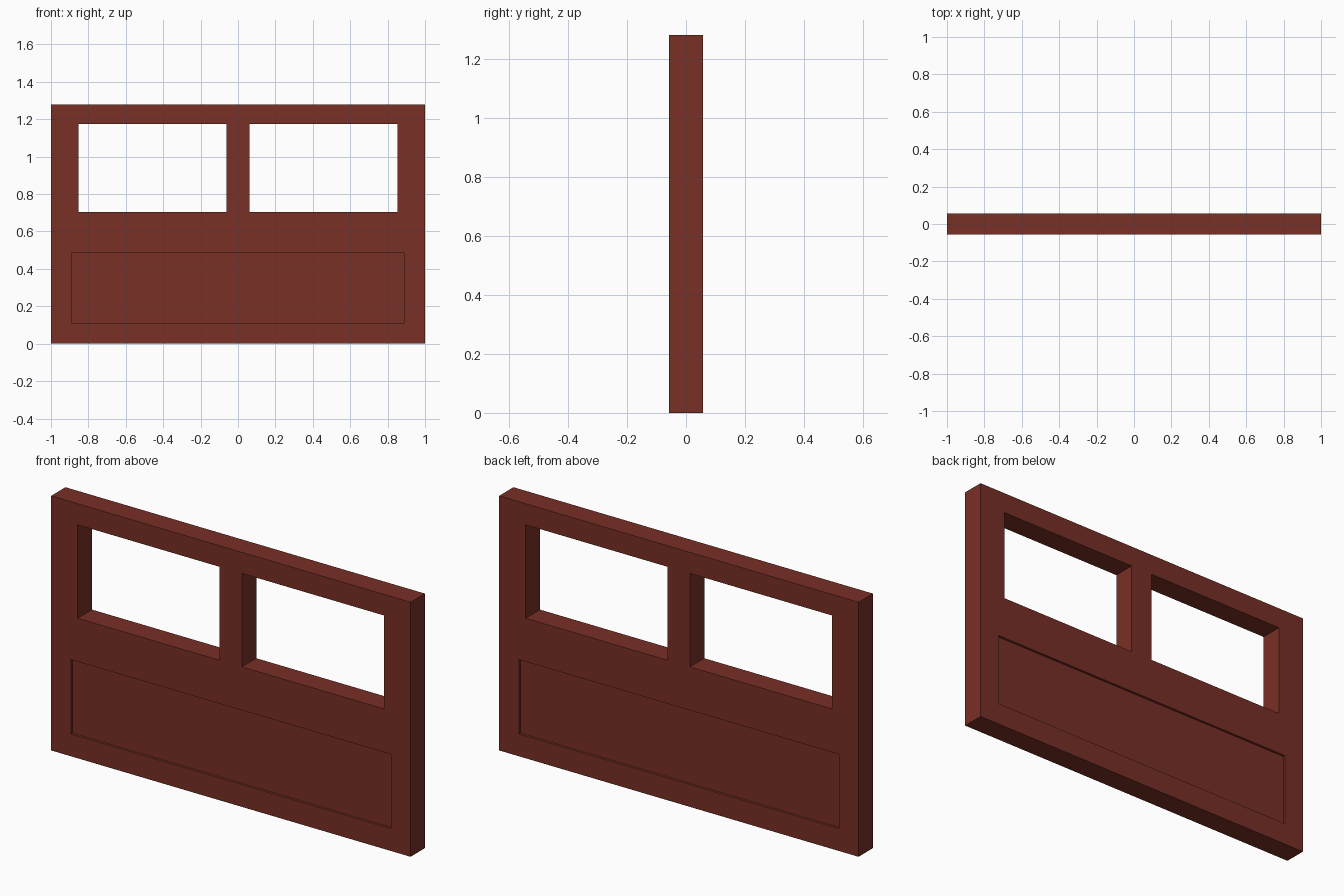
import bpy

if "Cube" in bpy.data.objects:
    bpy.data.objects.remove(bpy.data.objects["Cube"])

HALF_T = 0.057   # half thickness of the wall panel
RECESS = 0.012   # depth of the sunken lower panel

paint = bpy.data.materials.new("dark red paint")
paint.diffuse_color = (0.191, 0.029, 0.019, 1.0)
paint.use_nodes = True
paint.node_tree.nodes["Principled BSDF"].inputs["Base Color"].default_value = paint.diffuse_color


def box(name, x, y, z):
    """Box from (min, max) ranges."""
    bpy.ops.mesh.primitive_cube_add(size=1)
    ob = bpy.context.object
    ob.name = name
    for v in ob.data.vertices:
        for i, (lo, hi) in enumerate((x, y, z)):
            v.co[i] = hi if v.co[i] > 0 else lo
    ob.data.materials.append(paint)
    return ob


def cut(target, cutter):
    """Subtract the cutter from the target and discard it."""
    cutter.hide_render = True
    mod = target.modifiers.new("cut", 'BOOLEAN')
    mod.operation = 'DIFFERENCE'
    mod.solver = 'EXACT'
    mod.object = cutter
    bpy.context.view_layer.objects.active = target
    bpy.ops.object.modifier_apply(modifier=mod.name)
    bpy.data.objects.remove(cutter)


# Main slab
panel = box("wall_panel", (-1, 1), (-HALF_T, HALF_T), (0, 1.28))

# Two window openings and a shallow recess on each face
for side in (-1, 1):
    x = sorted((side * 0.062, side * 0.852))
    cut(panel, box("window_cutter", x, (-0.2, 0.2), (0.704, 1.174)))

    y = sorted((side * (HALF_T - RECESS), side * 0.2))
    cut(panel, box("recess_cutter", (-0.89, 0.89), y, (0.112, 0.486)))
